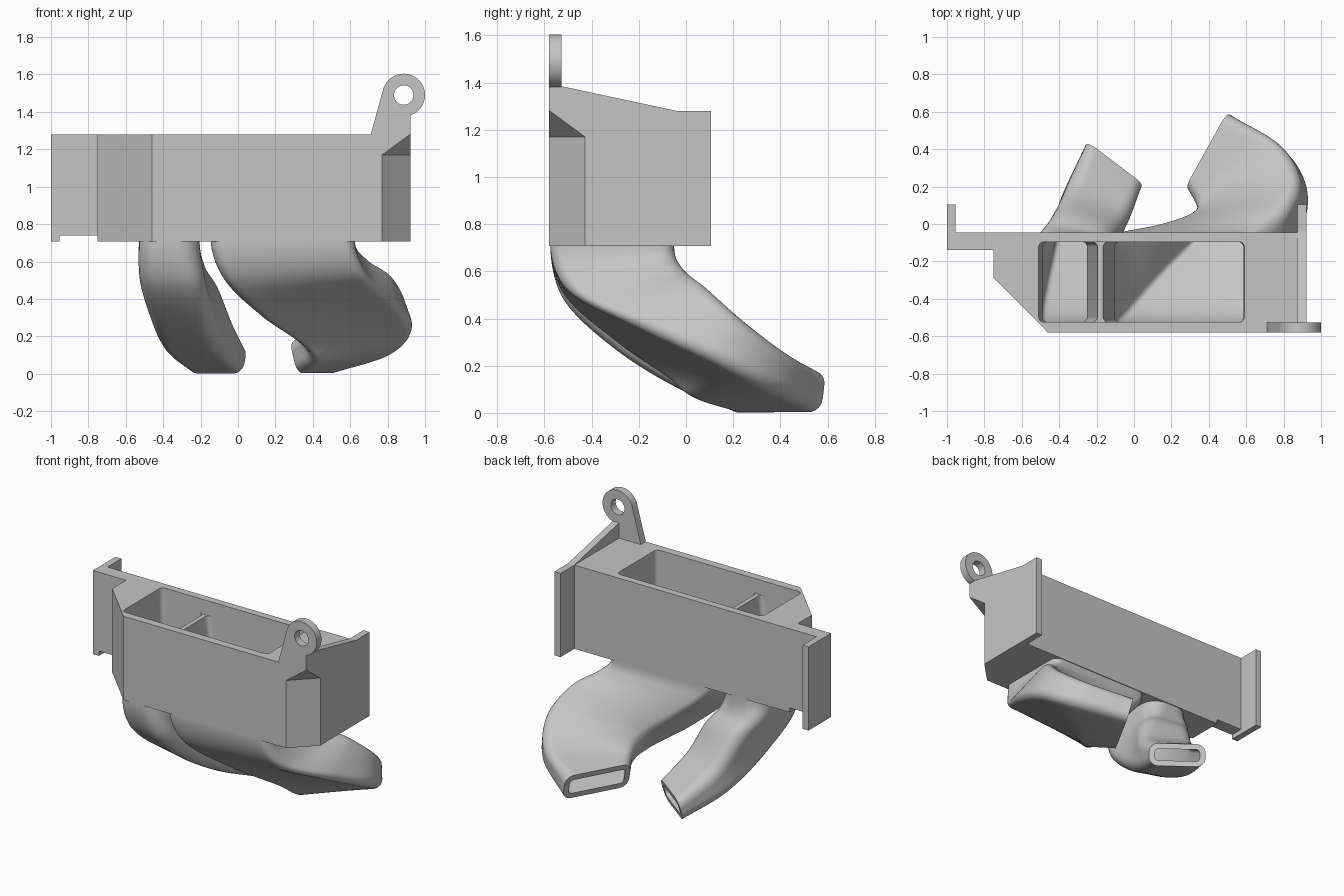
import bpy, bmesh
from math import sin, cos, pi, radians
from mathutils import Vector as V

if "Cube" in bpy.data.objects:
    bpy.data.objects.remove(bpy.data.objects["Cube"])

grey = bpy.data.materials.new("plain grey")
grey.use_nodes = True
grey.diffuse_color = (0.56, 0.56, 0.56, 1)
grey.node_tree.nodes["Principled BSDF"].inputs["Base Color"].default_value = (0.56, 0.56, 0.56, 1)


def activate(ob):
    bpy.ops.object.select_all(action='DESELECT')
    ob.select_set(True)
    bpy.context.view_layer.objects.active = ob


def smooth(ob, angle):
    activate(ob)
    bpy.ops.object.shade_smooth_by_angle(angle=radians(angle))


def finish(bm, name):
    bmesh.ops.recalc_face_normals(bm, faces=bm.faces)
    mesh = bpy.data.meshes.new(name)
    bm.to_mesh(mesh)
    bm.free()
    mesh.materials.append(grey)
    ob = bpy.data.objects.new(name, mesh)
    bpy.context.collection.objects.link(ob)
    return ob


def add_ring(bm, pts):
    return [bm.verts.new(p) for p in pts]


def bridge(bm, a, b):
    n = len(a)
    for i in range(n):
        bm.faces.new((a[i], a[(i + 1) % n], b[(i + 1) % n], b[i]))


def solid(name, lower, upper):
    """Closed solid between two matching outlines."""
    bm = bmesh.new()
    a, b = add_ring(bm, lower), add_ring(bm, upper)
    bridge(bm, a, b)
    bm.faces.new(a)
    bm.faces.new(b)
    return finish(bm, name)


def rounded(c, u, v, r, wall=0.0, side=1):
    """Rounded rectangle spanned by half axes u and v, shrunk by wall."""
    hu, hv = u.length - wall, v.length - wall
    un, vn = u.normalized(), v.normalized()
    r = min(r, hu * 0.9, hv * 0.9)
    arcs = []
    for k, (su, sv) in enumerate(((1, 1), (-1, 1), (-1, -1), (1, -1))):
        angles = [(k + j / 6) * pi / 2 for j in range(7)]
        arcs.append([c + un * (su * (hu - r) + r * cos(a)) + vn * (sv * (hv - r) + r * sin(a))
                     for a in angles])
    pts = []
    for arc, after in zip(arcs, arcs[1:] + arcs[:1]):
        pts += arc + [arc[-1].lerp(after[0], s / side) for s in range(1, side)]
    return pts


def rect(x0, x1, y0, y1, z):
    return rounded(V(((x0 + x1) / 2, (y0 + y1) / 2, z)), V(((x1 - x0) / 2, 0, 0)),
                   V((0, (y1 - y0) / 2, 0)), 0.03)


def cut(ob, cutter):
    cutter.hide_render = True
    m = ob.modifiers.new("cut", 'BOOLEAN')
    m.operation, m.solver, m.object = 'DIFFERENCE', 'EXACT', cutter
    activate(ob)
    bpy.ops.object.modifier_apply(modifier=m.name)
    bpy.data.objects.remove(cutter)


# Intake body with end flanges
LOW, TOP, RIM, FRONT = 0.708, 1.28, 1.18, -.58
outline = [(-1, .105), (-.955, .105), (-.955, -.045), (.875, -.045), (.875, .105), (.922, .105),
           (.922, FRONT), (-.46, FRONT), (-.75, -.288), (-.75, -.138), (-1, -.138)]
body = solid("intake_body", [V((x, y, LOW)) for x, y in outline], [V((x, y, TOP)) for x, y in outline])

# Chamfered front corner with a sloping top
corner = [(.57, -.78, 1.17), (1.12, -.23, 1.17), (1.02, -.68, 1.427)]
cut(body, solid("corner_cutter", [V((x, y, .6)) for x, y, z in corner], [V(p) for p in corner]))

# Notch under the narrow flange
notch = [(-.955, -.25), (-.75, -.25), (-.75, .05), (-.955, .05)]
cut(body, solid("notch_cutter", [V((x, y, .6)) for x, y in notch], [V((x, y, .74)) for x, y in notch]))

# Shared mouth, then two shafts that leave a low divider
Y0, Y1 = -.525, -.095
cut(body, solid("mouth_cutter", rect(-.51, .59, Y0, Y1, RIM), rect(-.51, .59, Y0, Y1, TOP + .1)))
for name, low, high in (("small", (-.49, -.25), (-.51, -.195)), ("large", (-.105, .585), (-.165, .59))):
    t = (LOW - .02 - RIM) / (LOW - RIM)
    deep = [h + (l - h) * t for l, h in zip(low, high)]
    over = [h + (h - l) * .02 for l, h in zip(low, high)]
    cut(body, solid(name + "_shaft_cutter", rect(*deep, Y0, Y1, LOW - .02), rect(*over, Y0, Y1, RIM + .01)))
smooth(body, 25)

# Lug with a bolt hole
cx, cz, R, hole = .886, 1.49, .114, .052
arc = [radians(-72 + 237 * i / 40) for i in range(41)]
lug = [(.71, TOP), (.922, TOP)] + [(cx + R * cos(a), cz + R * sin(a)) for a in arc]
ear = solid("mounting_lug", [V((x, FRONT, z)) for x, z in lug], [V((x, -.527, z)) for x, z in lug])
circle = [(cx + hole * cos(i * pi / 20), cz + hole * sin(i * pi / 20)) for i in range(40)]
cut(ear, solid("hole_cutter", [V((x, -.7, z)) for x, z in circle], [V((x, -.4, z)) for x, z in circle]))
smooth(ear, 25)

# Sloping gusset behind the lug
gusset = [(-.53, TOP), (-.53, 1.385), (-.04, TOP)]
solid("lug_gusset", [V((.875, y, z)) for y, z in gusset], [V((.922, y, z)) for y, z in gusset])


def duct(name, keys, radius, wall=.037, steps=12):
    """Hollow duct swept smoothly through (centre, half width, half depth) sections."""
    keys = [tuple(V(p) for p in k) for k in keys]
    first = [p.copy() for p in keys[1]]
    first[0].z = 2 * keys[0][0].z - first[0].z
    last = [2 * a - b for a, b in zip(keys[-1], keys[-2])]
    path = [first] + keys + [last]
    sections = []
    for i in range(1, len(path) - 2):
        for s in range(steps + (i == len(path) - 3)):
            t = s / steps
            sections.append([
                .5 * (2 * b + (c - a) * t + (2 * a - 5 * b + 4 * c - d) * t * t + (3 * b - a - 3 * c + d) * t ** 3)
                for a, b, c, d in zip(*path[i - 1:i + 3])])
    bm = bmesh.new()
    # Corner radius eases from the body to the outlet
    radii = [radius + (.06 - radius) * i / (len(sections) - 1) for i in range(len(sections))]
    outer = [add_ring(bm, rounded(*sec, r, 0, 10)) for sec, r in zip(sections, radii)]
    inner = [add_ring(bm, rounded(*sec, .025, wall, 10)) for sec in sections]
    for rings in (outer, inner):
        for a, b in zip(rings, rings[1:]):
            bridge(bm, a, b)
    for end in (0, -1):
        bridge(bm, outer[end], inner[end])
    smooth(finish(bm, name), 45)


# Two curved outlet ducts
duct("small_duct", [
    ((-.3675, -.3125, LOW), (.1625, 0, 0), (0, .2625, 0)),
    ((-.35, -.27, .535), (.175, -.02, 0), (0, .24, .055)),
    ((-.29, -.125, .385), (.172, -.05, 0), (.02, .155, .11)),
    ((-.213, .07, .205), (.168, -.085, 0), (.03, .06, .095)),
    ((-.11, .31, .076), (.148, -.112, 0), (.012, .016, .074))], .12)
duct("large_duct", [
    ((.24, -.3125, LOW), (.385, 0, 0), (0, .2625, 0)),
    ((.31, -.265, .555), (.385, .01, .01), (0, .24, .05)),
    ((.47, -.105, .415), (.37, .05, .035), (-.02, .145, .085)),
    ((.60, .078, .273), (.31, .108, .037), (-.035, .068, .088)),
    ((.58, .225, .16), (.22, .175, .02), (-.04, .045, .08)),
    ((.405, .385, .09), (.11, .198, 0), (-.02, .01, .087))], .06)
